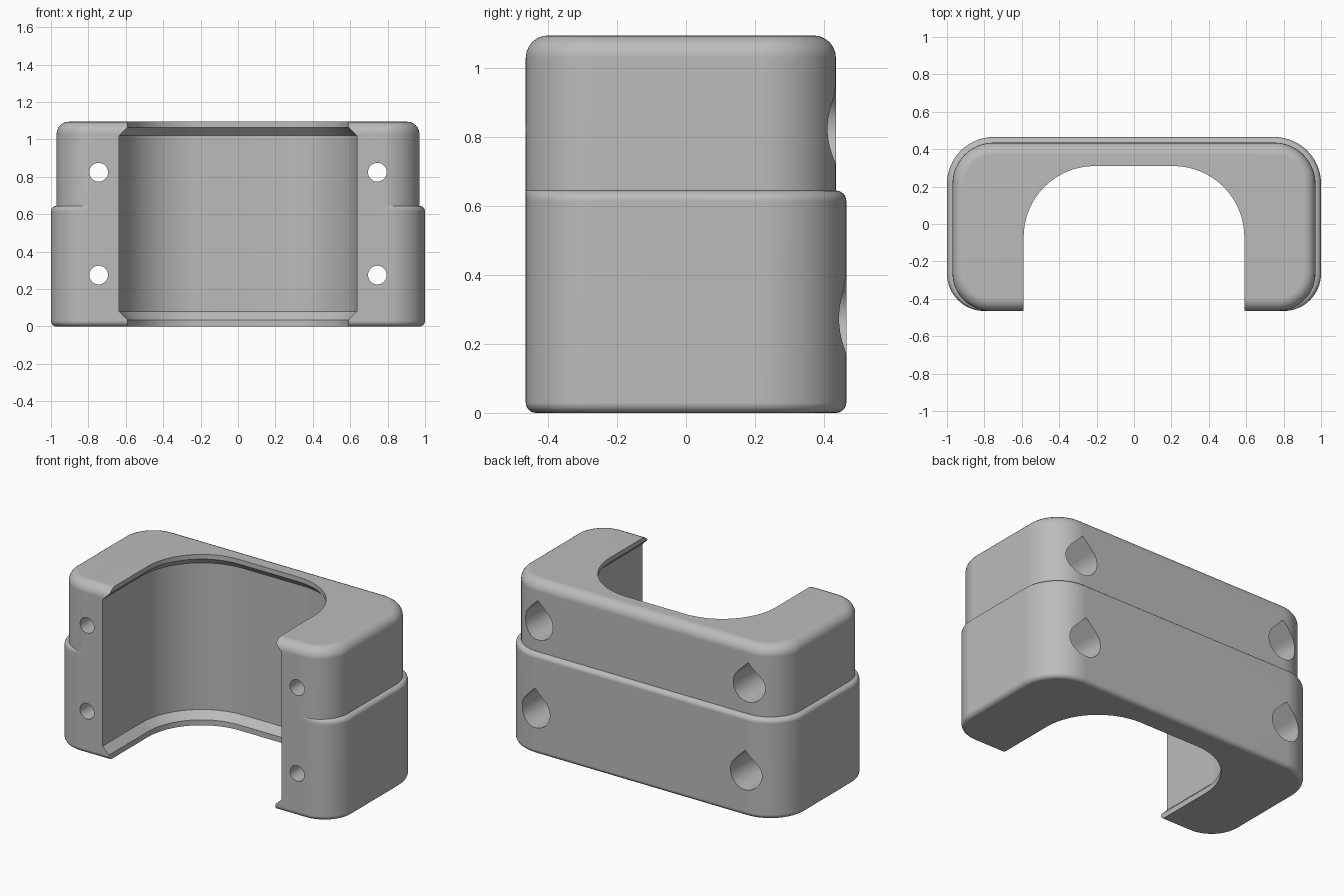
import bpy, bmesh, math

if "Cube" in bpy.data.objects:
    bpy.data.objects.remove(bpy.data.objects["Cube"], do_unlink=True)

grey = bpy.data.materials.new("plain_grey")
grey.use_nodes = True
grey.diffuse_color = (0.5, 0.5, 0.5, 1)
grey.node_tree.nodes["Principled BSDF"].inputs["Base Color"].default_value = (0.5, 0.5, 0.5, 1)


def outline(half, front, back, r_front, r_back, steps=16):
    """Rounded rectangle, counter-clockwise, with its own front and back radii."""
    corners = [(half - r_back, back - r_back, r_back, 0),
               (-half + r_back, back - r_back, r_back, 1),
               (-half + r_front, front + r_front, r_front, 2),
               (half - r_front, front + r_front, r_front, 3)]
    pts = []
    for cx, cy, r, quarter in corners:
        for i in range(steps + 1):
            a = (quarter + i / steps) * math.pi / 2
            pts.append((cx + r * math.cos(a), cy + r * math.sin(a)))
    return pts


def loft(name, rings):
    """Closed solid through rings of equal point count."""
    bm = bmesh.new()
    loops = [[bm.verts.new(p) for p in ring] for ring in rings]
    n = len(loops[0])
    for low, high in zip(loops, loops[1:]):
        for i in range(n):
            j = (i + 1) % n
            bm.faces.new((low[i], low[j], high[j], high[i]))
    bm.faces.new(loops[0][::-1])
    bm.faces.new(loops[-1])
    bmesh.ops.recalc_face_normals(bm, faces=bm.faces)
    mesh = bpy.data.meshes.new(name)
    bm.to_mesh(mesh)
    bm.free()
    mesh.materials.append(grey)
    obj = bpy.data.objects.new(name, mesh)
    bpy.context.collection.objects.link(obj)
    return obj


def level(z, half, front, back, r_front, r_back, inset=0):
    pts = outline(half - inset, front + inset, back - inset,
                  r_front - inset, r_back - inset)
    return [(x, y, z) for x, y in pts]


# Body: wide lower half, rounded step, narrower upper half flush at the front
LOWER = (1.0, -0.465, 0.465, 0.2, 0.25)
UPPER = (0.97, -0.465, 0.435, 0.2, 0.22)
arc = [i / 6 * math.pi / 2 for i in range(7)]
foot, step, crown = 0.03, 0.03, 0.065
rings = [level(foot * (1 - math.sin(a)), *LOWER, foot * (1 - math.cos(a))) for a in arc[::-1]]
for a in arc:
    d = step * (1 - math.cos(a))
    rings.append(level(0.615 + step * math.sin(a),
                       1.0 - d, -0.465, 0.465 - d, 0.2, 0.25 - d))
rings += [level(1.03 + crown * math.sin(a), *UPPER, crown * (1 - math.cos(a))) for a in arc]
body = loft("clamp_body", rings)

# Cavity: open at the front, with a narrower chamfered lip at each end
LIP = (0.59, -1, 0.31, 0.1, 0.38)
WIDE = (0.635, -1, 0.355, 0.1, 0.425)
cutters = [loft("cavity_cutter", [level(z, *shape) for z, shape in
                                  ((-0.1, LIP), (0.035, LIP), (0.08, WIDE),
                                   (1.02, WIDE), (1.065, LIP), (1.2, LIP))])]


def prism(name, section, cx, cz, y0, y1):
    return loft(name, [[(cx + x, y, cz + z) for x, z in section] for y in (y0, y1)])


# Bolt holes with teardrop pockets entered from the back
def circle_part(r, start, sweep, count):
    return [(r * math.cos(start + sweep * i / count), r * math.sin(start + sweep * i / count))
            for i in range(count + 1)]


bolt = circle_part(0.05, 0, math.tau, 32)[:-1]
pocket = circle_part(0.105, math.pi * 0.75, math.pi * 1.5, 36) + [(0, 0.105 * math.sqrt(2))]
for side in (-1, 1):
    for z in (0.275, 0.825):
        cutters.append(prism("bolt_cutter", bolt, side * 0.745, z, -0.8, 0.8))
        cutters.append(prism("pocket_cutter", pocket, side * 0.745, z, 0.0, 0.8))

# Cut everything out of the body
bpy.ops.object.select_all(action="DESELECT")
bpy.context.view_layer.objects.active = body
body.select_set(True)
for cutter in cutters:
    cutter.hide_render = True
    mod = body.modifiers.new("cut", "BOOLEAN")
    mod.operation = "DIFFERENCE"
    mod.solver = "EXACT"
    mod.object = cutter
    bpy.ops.object.modifier_apply(modifier=mod.name)
    bpy.data.objects.remove(cutter, do_unlink=True)

# Smooth rounds, crisp cut edges, flat caps
bpy.ops.object.shade_smooth_by_angle(angle=math.radians(30))
weighted = body.modifiers.new("even_shading", "WEIGHTED_NORMAL")
weighted.keep_sharp = True
